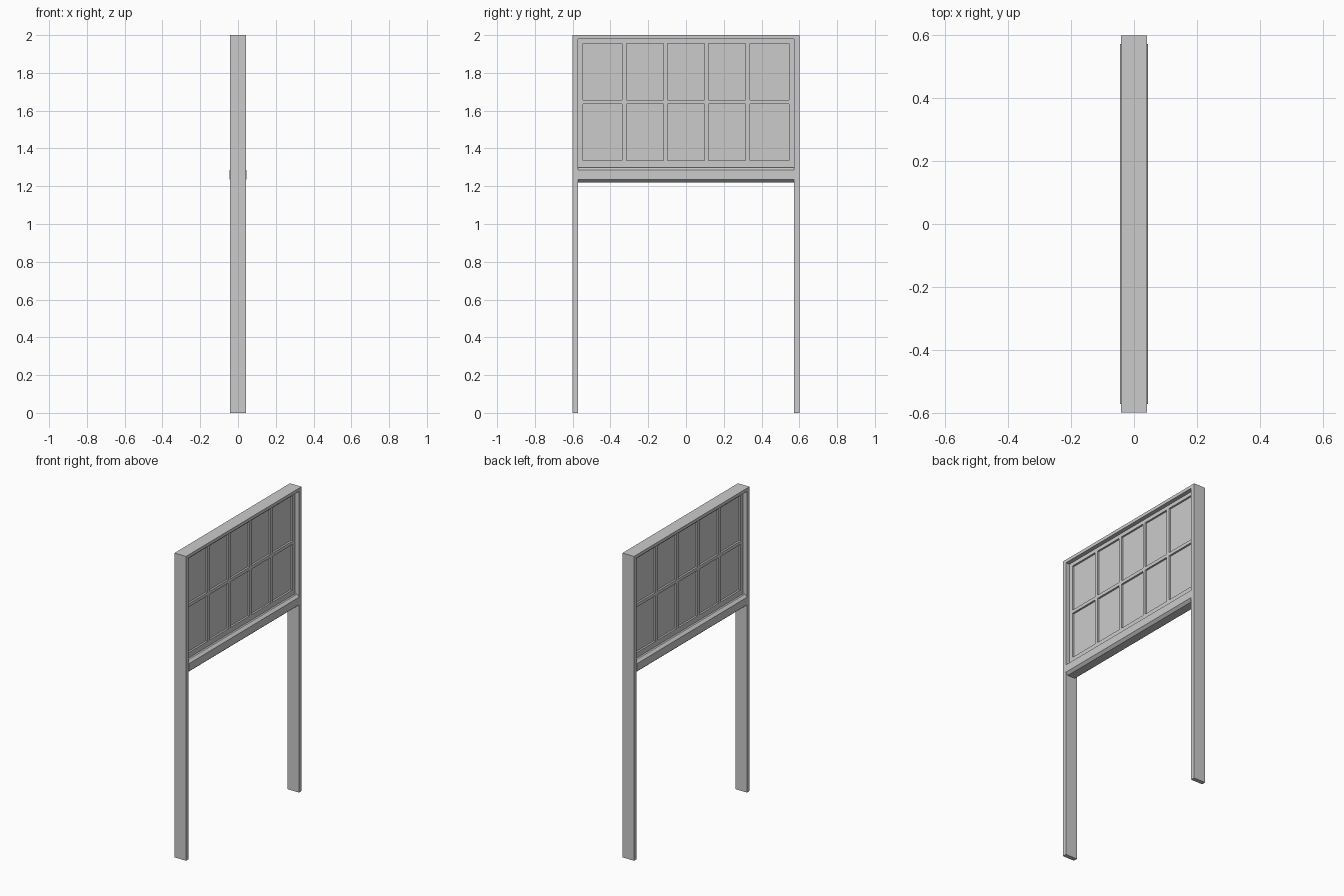
import bpy, bmesh

if "Cube" in bpy.data.objects:
    bpy.data.objects.remove(bpy.data.objects["Cube"])


def box(name, x, y, z):
    """Box from (min, max) pairs."""
    bm = bmesh.new()
    bmesh.ops.create_cube(bm, size=1)
    for v in bm.verts:
        for i, (lo, hi) in enumerate((x, y, z)):
            v.co[i] = lo if v.co[i] < 0 else hi
    return finish(bm, name)


def extrude_y(name, profile, y0, y1):
    """Sweep an x-z profile along y."""
    bm = bmesh.new()
    face = bm.faces.new([bm.verts.new((x, y0, z)) for x, z in profile])
    out = bmesh.ops.extrude_face_region(bm, geom=[face])
    for v in out["geom"]:
        if isinstance(v, bmesh.types.BMVert):
            v.co.y = y1
    bmesh.ops.recalc_face_normals(bm, faces=bm.faces)
    return finish(bm, name)


def finish(bm, name):
    me = bpy.data.meshes.new(name)
    bm.to_mesh(me)
    bm.free()
    ob = bpy.data.objects.new(name, me)
    bpy.context.collection.objects.link(ob)
    return ob


D = 0.042            # half depth of the outer frame
S = 0.015            # half depth of the sash
YI = 0.573           # inner face of the jambs
YG, ZG0, ZG1 = 0.545, 1.335, 1.955   # glazed opening
Z0, Z1 = 1.295, 1.979                # sash height
M = 0.011            # half width of a glazing bar

# Outer frame: two tall jambs and a header
for side, name in ((-1, "left_jamb"), (1, "right_jamb")):
    box(name, (-D, D), sorted((side * YI, side * 0.6)), (0, 2))
box("header", (-D, D), (-YI, YI), (Z1, 2))

# Chamfered transom under the window
half = [(0.027, 1.22), (0.044, 1.235), (0.044, 1.285), (0.027, 1.30)]
extrude_y("transom", half + [(-x, z) for x, z in reversed(half)], -YI, YI)

# Sash stiles and rails
for side, name in ((-1, "left_stile"), (1, "right_stile")):
    box(name, (-S, S), sorted((side * YG, side * YI)), (Z0, Z1))
box("top_rail", (-S, S), (-YG, YG), (ZG1, Z1))
box("bottom_rail", (-S, S), (-YG, YG), (Z0, ZG0))

# Glass and glazing bars, five panes by two
box("glass", (-0.003, 0.003), (-YG, YG), (ZG0, ZG1))
zm = (ZG0 + ZG1) / 2
box("horizontal_bar", (-S, S), (-YG, YG), (zm - M, zm + M))
for i in range(1, 5):
    y = -YG + i * 2 * YG / 5
    for part, z in (("lower", (ZG0, zm - M)), ("upper", (zm + M, ZG1))):
        box(f"{part}_bar_{i}", (-S, S), (y - M, y + M), z)
